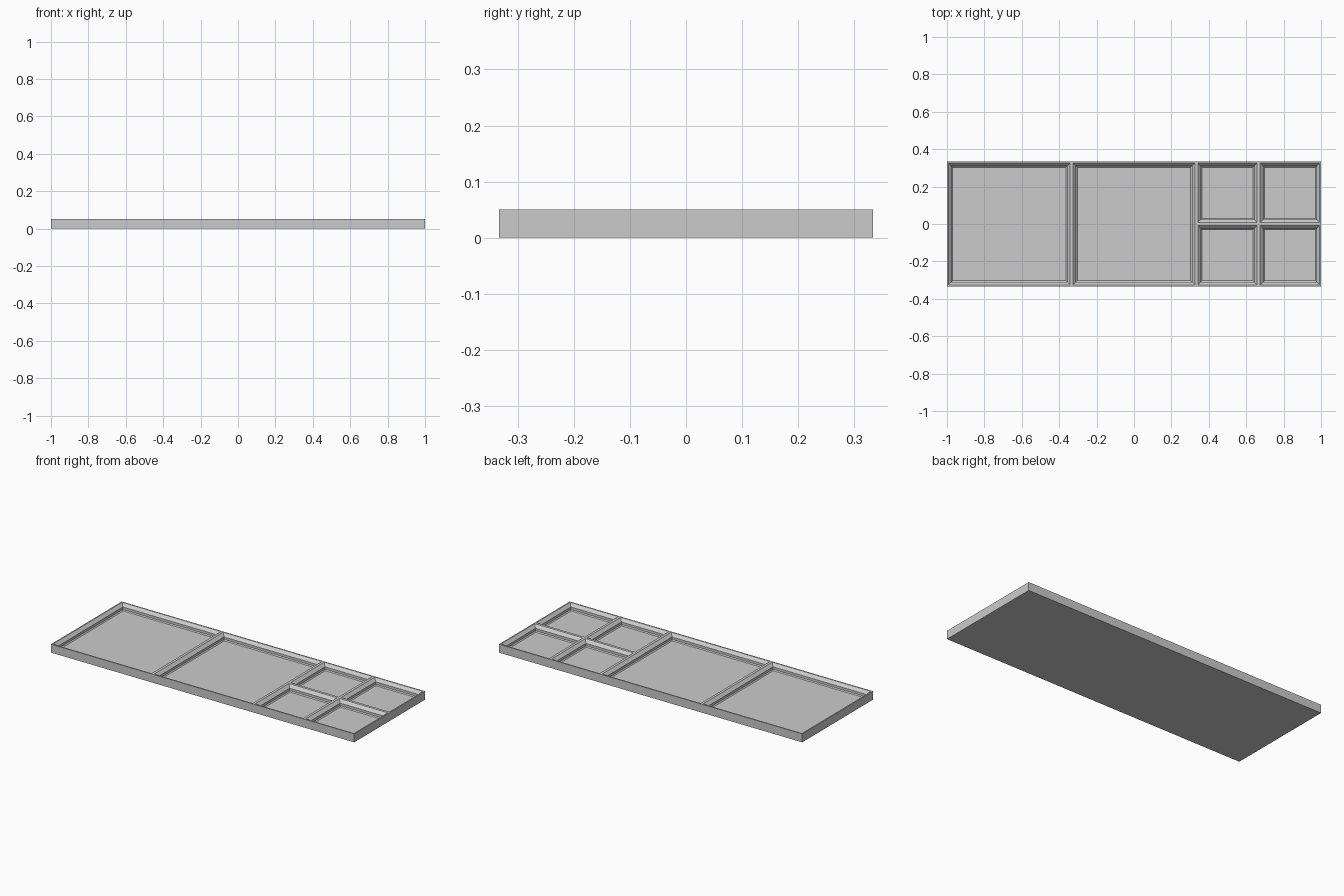
import bpy, bmesh, math

if "Cube" in bpy.data.objects:
    bpy.data.objects.remove(bpy.data.objects["Cube"])

HX, HY, H = 1.0, 1 / 3, 0.05   # half length, half depth, height
U = 1 / 3                      # small cell size

# Pocket wall profile as (inset from cell edge, height): rim, chamfer, wall, chamfer
PROFILE = [(0, H), (0.0078, H), (0.0245, 0.033), (0.0245, 0.0187), (0.03, 0.0131)]

bm = bmesh.new()


def ring(x0, y0, x1, y1, z):
    return [bm.verts.new(p) for p in ((x0, y0, z), (x1, y0, z), (x1, y1, z), (x0, y1, z))]


def bridge(a, b):
    for i in range(4):
        j = (i + 1) % 4
        bm.faces.new((a[i], a[j], b[j], b[i]))


def pocket(x, y, size):
    """Square recess with stepped walls and a closed floor."""
    rings = [ring(x + d, y + d, x + size - d, y + size - d, z) for d, z in PROFILE]
    for a, b in zip(rings, rings[1:]):
        bridge(a, b)
    bm.faces.new(rings[-1])


# Two large pockets, then a two by two block of small ones
for i in range(2):
    pocket(-HX + i * 2 * U, -HY, 2 * U)
for i in range(2):
    for j in range(2):
        pocket(U + i * U, -HY + j * U, U)

# Outer sides and underside
bottom = ring(-HX, -HY, HX, HY, 0)
bridge(bottom, ring(-HX, -HY, HX, HY, H))
bm.faces.new(bottom[::-1])

bmesh.ops.remove_doubles(bm, verts=bm.verts, dist=1e-5)
bm.normal_update()

mesh = bpy.data.meshes.new("divided_tray")
bm.to_mesh(mesh)
bm.free()
tray = bpy.data.objects.new("divided_tray", mesh)
bpy.context.collection.objects.link(tray)

# Plain grey finish
grey = bpy.data.materials.new("grey")
grey.diffuse_color = (0.6, 0.6, 0.6, 1)
grey.use_nodes = True
grey.node_tree.nodes["Principled BSDF"].inputs["Base Color"].default_value = grey.diffuse_color
mesh.materials.append(grey)
